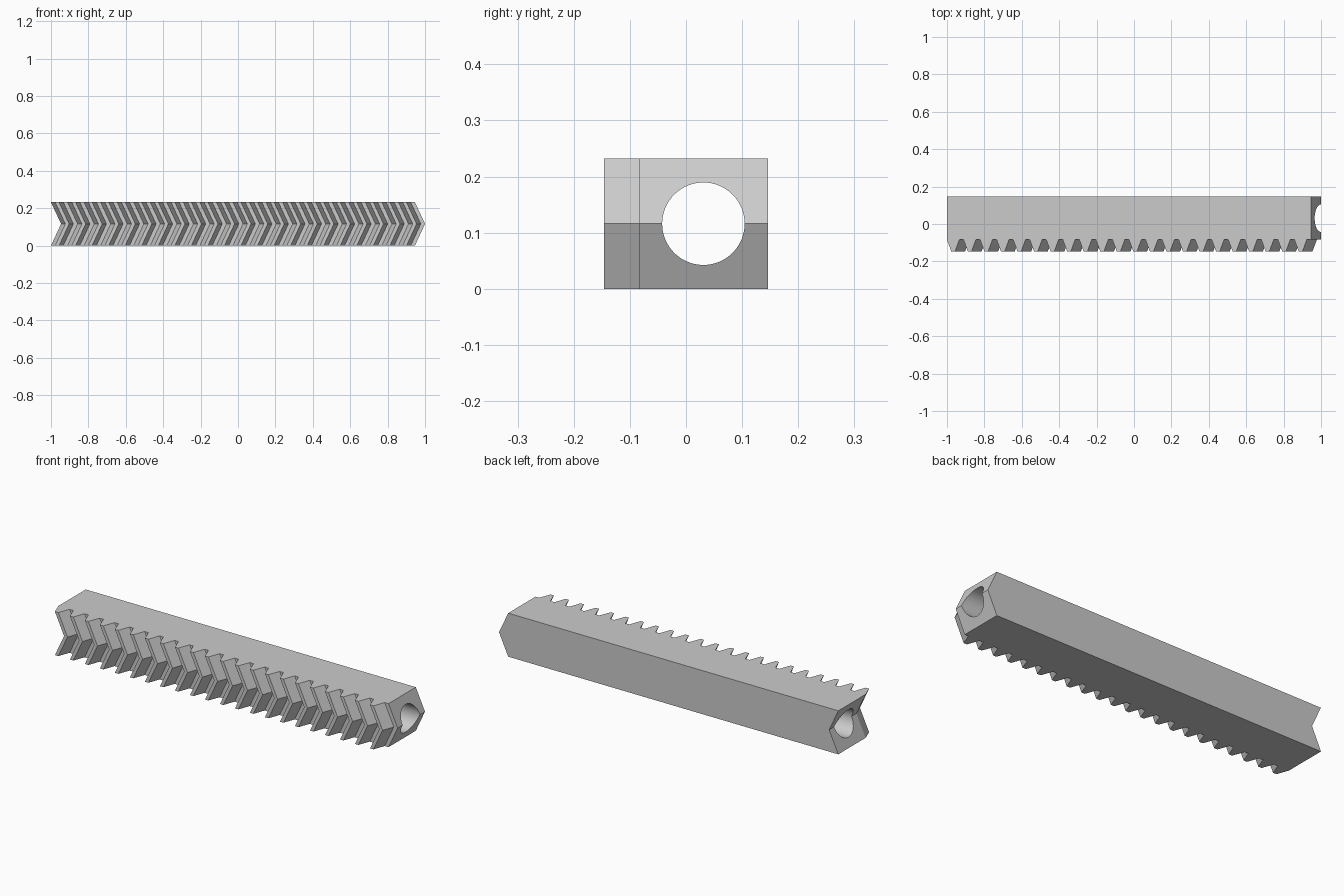
import bpy, bmesh, math

cube = bpy.data.objects.get("Cube")
if cube:
    bpy.data.objects.remove(cube, do_unlink=True)

# Main dimensions
HEIGHT, BACK, ROOT, TIP = 0.232, 0.146, -0.084, -0.146
SHIFT = 0.054                  # sideways lean of each half
LENGTH = 2 - SHIFT
TEETH = 22
PITCH = LENGTH / TEETH
FLANK, CREST = 0.023, 0.02
BORE_Y, BORE_R = (BACK + ROOT) / 2, 0.0735

grey = bpy.data.materials.new("plain_grey")
grey.use_nodes = True
colour = (0.6, 0.6, 0.6, 1)
grey.diffuse_color = colour
grey.node_tree.nodes["Principled BSDF"].inputs["Base Color"].default_value = colour

# Toothed outline seen from above
outline = []
for i in range(TEETH):
    x = -1 + i * PITCH
    outline += [(x, ROOT), (x + FLANK, TIP),
                (x + FLANK + CREST, TIP), (x + 2 * FLANK + CREST, ROOT)]
outline += [(LENGTH - 1, ROOT), (LENGTH - 1, BACK), (-1, BACK)]

# Herringbone rack: outline lofted through three levels, the middle one shifted
bm = bmesh.new()
levels = [[bm.verts.new((x + dx, y, z)) for x, y in outline]
          for z, dx in ((0, 0), (HEIGHT / 2, SHIFT), (HEIGHT, 0))]
n = len(outline)
for low, high in zip(levels, levels[1:]):
    for i in range(n):
        j = (i + 1) % n
        bm.faces.new((low[i], low[j], high[j], high[i]))
bm.faces.new(levels[0][::-1])
bm.faces.new(levels[-1])
bmesh.ops.recalc_face_normals(bm, faces=bm.faces)
mesh = bpy.data.meshes.new("herringbone_rack")
bm.to_mesh(mesh)
bm.free()
mesh.materials.append(grey)
rack = bpy.data.objects.new("herringbone_rack", mesh)
bpy.context.collection.objects.link(rack)

# Lengthwise round bore
bpy.ops.mesh.primitive_cylinder_add(vertices=64, radius=BORE_R, depth=3,
                                    location=(0, BORE_Y, HEIGHT / 2),
                                    rotation=(0, math.pi / 2, 0))
cutter = bpy.context.object
cutter.name = "bore_cutter"
cutter.hide_render = True
cutter.data.materials.append(grey)
cut = rack.modifiers.new("bore", 'BOOLEAN')
cut.operation = 'DIFFERENCE'
cut.solver = 'EXACT'
cut.object = cutter

bpy.ops.object.select_all(action='DESELECT')
rack.select_set(True)
bpy.context.view_layer.objects.active = rack
bpy.ops.object.modifier_apply(modifier=cut.name)
bpy.data.objects.remove(cutter, do_unlink=True)

# Smooth bore, crisp teeth
bpy.ops.object.shade_smooth_by_angle(angle=math.radians(15))
